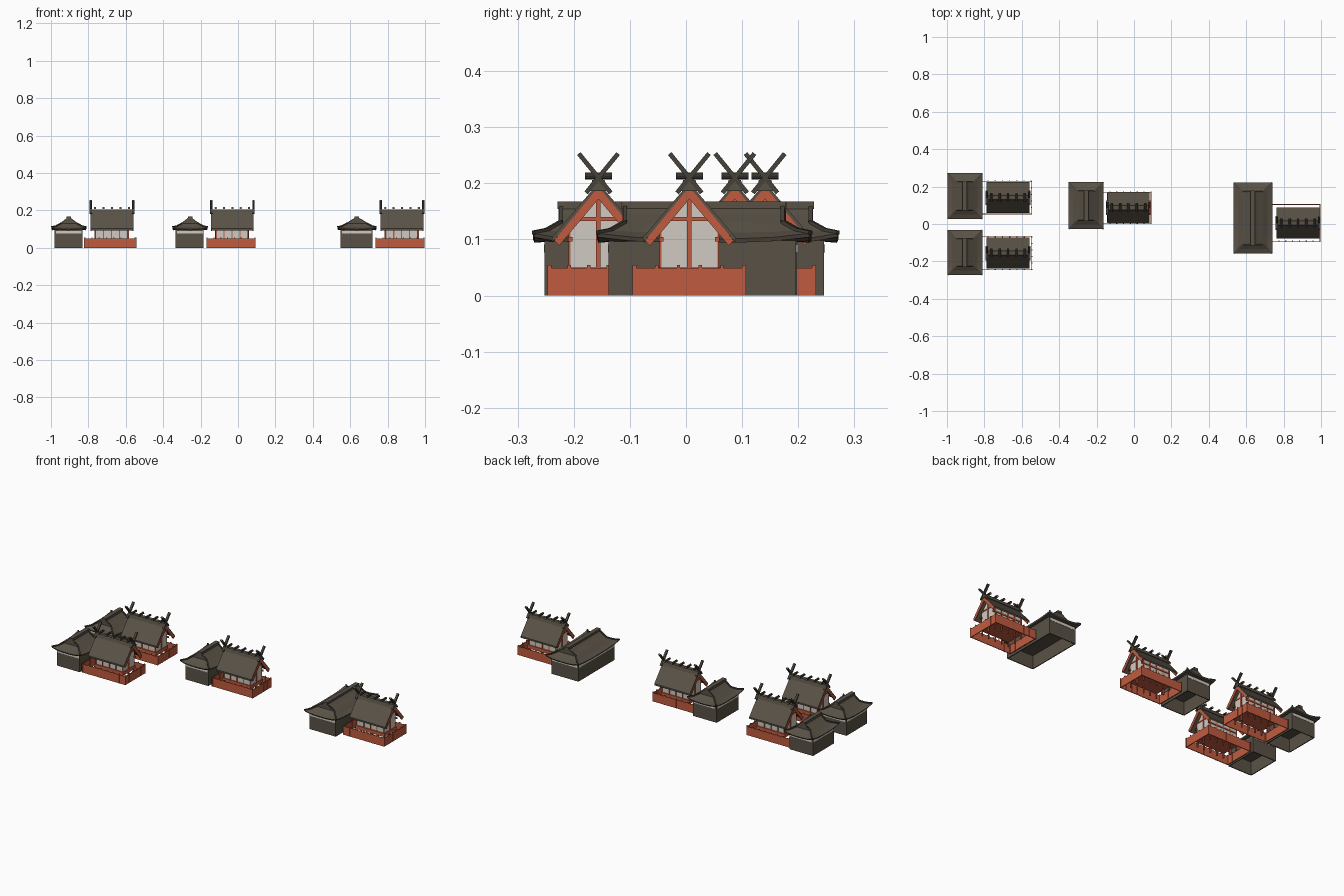
import bpy, bmesh, math
from mathutils import Vector

if "Cube" in bpy.data.objects:
    bpy.data.objects.remove(bpy.data.objects["Cube"])


def material(name, rgb):
    m = bpy.data.materials.new(name)
    m.use_nodes = True
    m.diffuse_color = (*rgb, 1)
    m.node_tree.nodes["Principled BSDF"].inputs["Base Color"].default_value = (*rgb, 1)
    return m


BARK = material("bark_brown", (0.10, 0.083, 0.061))
DARK = material("dark_timber", (0.062, 0.055, 0.043))
RED = material("vermilion", (0.53, 0.105, 0.05))
WHITE = material("plaster_white", (0.63, 0.6, 0.54))
TAN = material("cut_wood_tan", (0.27, 0.2, 0.11))


class Part:
    """Collects simple solids into one named object."""

    def __init__(self, name, *mats):
        self.name, self.mats, self.bm = name, mats, bmesh.new()

    def faces(self, pts, polys, slot=0):
        vs = [self.bm.verts.new(p) for p in pts]
        for poly in polys:
            self.bm.faces.new([vs[i] for i in poly]).material_index = slot

    def prism(self, profile, x0, x1):
        # a (y, z) outline pushed along x
        n = len(profile)
        pts = [(x, y, z) for x in (x0, x1) for y, z in profile]
        sides = [(i, (i + 1) % n, (i + 1) % n + n, i + n) for i in range(n)]
        self.faces(pts, sides + [tuple(range(n))[::-1], tuple(range(n, 2 * n))])

    def box(self, x0, x1, y0, y1, z0, z1):
        self.prism([(y0, z0), (y1, z0), (y1, z1), (y0, z1)], x0, x1)

    def bar(self, a, b, w, h, tip=False):
        # square bar between two points, optionally with coloured ends
        a, b = Vector(a), Vector(b)
        d = (b - a).normalized()
        s = d.cross((0, 0, 1)).normalized()
        u = s.cross(d)
        pts = [p + s * i * w / 2 + u * j * h / 2 for p in (a, b)
               for i, j in ((-1, -1), (1, -1), (1, 1), (-1, 1))]
        self.faces(pts, [(i, (i + 1) % 4, (i + 1) % 4 + 4, i + 4) for i in range(4)])
        self.faces(pts[:4], [(3, 2, 1, 0)], int(tip))
        self.faces(pts[4:], [(0, 1, 2, 3)], int(tip))

    def log(self, x, y, z, r, half, sides=10):
        # round log along y with coloured ends
        ring = [(x + r * math.cos(k * math.tau / sides), z + r * math.sin(k * math.tau / sides))
                for k in range(sides)]
        pts = [(p, y + e * half, q) for e in (-1, 1) for p, q in ring]
        self.faces(pts, [(i, (i + 1) % sides, (i + 1) % sides + sides, i + sides)
                         for i in range(sides)])
        for k in (0, sides):
            self.faces(pts[k:k + sides], [tuple(range(sides))], 1)

    def done(self):
        bmesh.ops.remove_doubles(self.bm, verts=self.bm.verts, dist=0.00005)
        bmesh.ops.recalc_face_normals(self.bm, faces=self.bm.faces)
        me = bpy.data.meshes.new(self.name)
        self.bm.to_mesh(me)
        self.bm.free()
        for m in self.mats:
            me.materials.append(m)
        bpy.context.collection.objects.link(bpy.data.objects.new(self.name, me))


def main_hall(tag, x0, x1, yc):
    wx0, wx1, hw = x0 + 0.03, x1 - 0.034, 0.05
    # straight gabled roof
    p = Part(tag + "_hall_roof", BARK)
    p.prism([(yc - 0.083, 0.094), (yc, 0.190), (yc + 0.083, 0.094),
             (yc + 0.083, 0.103), (yc, 0.201), (yc - 0.083, 0.103)], x0 + 0.006, x1 - 0.006)
    p.prism([(yc - 0.017, 0.186), (yc + 0.017, 0.186), (yc + 0.011, 0.206), (yc - 0.011, 0.206)],
            x0 + 0.002, x1 - 0.002)
    p.done()
    # gable boards under the roof ends
    p = Part(tag + "_gable_boards", RED)
    for xa in (x0 + 0.005, x1 - 0.011):
        p.prism([(yc - 0.079, 0.098), (yc, 0.194), (yc + 0.079, 0.098),
                 (yc + 0.07, 0.089), (yc, 0.172), (yc - 0.07, 0.089)], xa, xa + 0.006)
    p.done()
    # crossed finials and ridge logs
    p = Part(tag + "_ridge_finials", DARK, TAN)
    for x in (x0 + 0.006, x1 - 0.006):
        for s in (-1, 1):
            p.bar((x, yc - s * 0.022, 0.183), (x, yc + s * 0.035, 0.253), 0.013, 0.008, True)
    for k in range(5):
        p.log(x0 + 0.03 + k * (x1 - x0 - 0.06) / 4, yc, 0.213, 0.0065, 0.024)
    p.done()
    # plaster body
    p = Part(tag + "_hall_walls", WHITE)
    p.prism([(yc - hw, 0.048), (yc + hw, 0.048), (yc + hw, 0.13), (yc, 0.188), (yc - hw, 0.13)],
            wx0, wx1)
    p.done()
    # red posts, rails and floor
    p = Part(tag + "_hall_frame", RED)
    for s in (-1, 1):
        y = yc + s * hw
        for k in range(5):
            x = wx0 + 0.003 + k * (wx1 - wx0 - 0.006) / 4
            p.box(x - 0.003, x + 0.003, y - 0.003, y + 0.003, 0, 0.126)
        p.box(wx0, wx1 + 0.01, y - 0.004, y + 0.004, 0.096, 0.104)
    for x in (wx0, wx1):
        p.box(x - 0.004, x + 0.004, yc - 0.004, yc + 0.004, 0, 0.188)
        p.box(x - 0.003, x + 0.003, yc - 0.046, yc + 0.046, 0.133, 0.140)
    p.box(wx0 - 0.004, wx1 + 0.004, yc - 0.056, yc + 0.056, 0.03, 0.05)
    p.done()


def fence(tag, x0, x1, yc, half):
    p = Part(tag + "_fence", RED)
    t, y0, y1 = 0.004, yc - half, yc + half
    for y in (y0, y1 - t):
        p.box(x0, x1, y, y + t, 0, 0.049)
        for k in range(8):
            x = x0 + 0.003 + k * (x1 - x0 - 0.006) / 7
            p.box(x - 0.003, x + 0.003, y - 0.001, y + t + 0.001, 0, 0.054)
    for x in (x0, x1 - t):
        p.box(x, x + t, y0, y1, 0, 0.049)
        for k in range(6):
            y = y0 + 0.003 + k * (2 * half - 0.006) / 5
            p.box(x - 0.001, x + t + 0.001, y - 0.003, y + 0.003, 0, 0.054)
    p.done()


def worship_hall(tag, x0, x1, y0, y1):
    xc, yc, a, b = (x0 + x1) / 2, (y0 + y1) / 2, (x1 - x0) / 2, (y1 - y0) / 2
    wa, wb, t = a - 0.021, b - 0.026, 0.005
    # open-bottomed walls with a ceiling
    p = Part(tag + "_worship_walls", BARK)
    for s in (-1, 1):
        p.box(xc + s * wa - t, xc + s * wa, yc - wb, yc + wb, 0, 0.098)
        p.box(xc - wa, xc + wa, yc + s * wb - t, yc + s * wb, 0, 0.098)
    p.box(xc - wa, xc + wa, yc - wb, yc + wb, 0.075, 0.098)
    p.done()
    # plaster strips beneath the eaves
    p = Part(tag + "_plaster_strips", WHITE)
    for s in (-1, 1):
        y = yc + s * wb
        p.box(xc - wa + 0.004, xc + wa - 0.004, y - 0.006, y + 0.0015, 0.077, 0.091)
    p.box(xc - wa - 0.006, xc - wa, yc - wb + 0.004, yc + wb - 0.004, 0.077, 0.091)
    p.done()

    # curved skirt roof: rings from soffit to eave to upper edge
    def ring(inset, z, lift, n=6):
        ha, hb, out = a - inset, b - inset, []
        corners = [(-ha, -hb), (ha, -hb), (ha, hb), (-ha, hb)]
        for i in range(4):
            (px, py), (qx, qy) = corners[i], corners[(i + 1) % 4]
            for k in range(n):
                f = k / n
                c = abs(2 * f - 1) ** 3
                out.append((xc + px + (qx - px) * f, yc + py + (qy - py) * f, z + lift * c))
        return out

    g = 0.05
    p = Part(tag + "_worship_roof", BARK)
    rings = [ring(0.026, 0.096, 0), ring(0.003, 0.094, 0.010), ring(0, 0.101, 0.010),
             ring(0.025, 0.112, 0.004), ring(g, 0.130, 0)]
    n = len(rings[0])
    p.faces(sum(rings, []), [(r * n + i, r * n + (i + 1) % n, (r + 1) * n + (i + 1) % n,
                              (r + 1) * n + i) for r in range(4) for i in range(n)])
    # upper gabled roof and ridge
    ax, by = a - g, b - g
    roof = [(-ax, 0.129), (-ax * 0.5, 0.145), (0, 0.164), (ax * 0.5, 0.145), (ax, 0.129)]
    pts = [(xc + x, yc + s * (by + 0.004), z) for s in (-1, 1) for x, z in roof]
    p.faces(pts, [(i, i + 1, i + 6, i + 5) for i in range(4)]
            + [(4, 3, 2, 1, 0), (5, 6, 7, 8, 9), (0, 4, 9, 5)])
    p.box(xc - 0.012, xc + 0.012, yc - by - 0.006, yc + by + 0.006, 0.154, 0.168)
    p.done()
    # raised hip and verge ribs
    p = Part(tag + "_roof_ribs", DARK)
    for sx in (-1, 1):
        for sy in (-1, 1):
            path = [(xc + sx * (a - i), yc + sy * (b - i), z)
                    for i, z in ((0.001, 0.112), (0.025, 0.117), (g, 0.131))]
            path += [(xc + sx * ax * 0.5, yc + sy * by, 0.147), (xc, yc + sy * by, 0.163)]
            for u, v in zip(path, path[1:]):
                p.bar(u, v, 0.007, 0.007)
    p.done()


# name, hall roof x range, ridge y, fence x range, fence half depth, worship hall bounds
SHRINES = [
    ("first", (-0.794, -0.553), 0.141, (-0.822, -0.547), 0.09, (-0.997, -0.811, 0.027, 0.272)),
    ("second", (-0.794, -0.553), -0.156, (-0.822, -0.545), 0.09, (-0.997, -0.811, -0.273, -0.032)),
    ("third", (-0.149, 0.089), 0.087, (-0.168, 0.093), 0.085, (-0.35, -0.163, -0.028, 0.224)),
    ("fourth", (0.757, 0.997), 0.006, (0.735, 0.997), 0.10, (0.532, 0.74, -0.159, 0.222)),
]
for tag, hall, ridge, fx, half, bounds in SHRINES:
    main_hall(tag, *hall, ridge)
    fence(tag, *fx, ridge, half)
    worship_hall(tag, *bounds)
